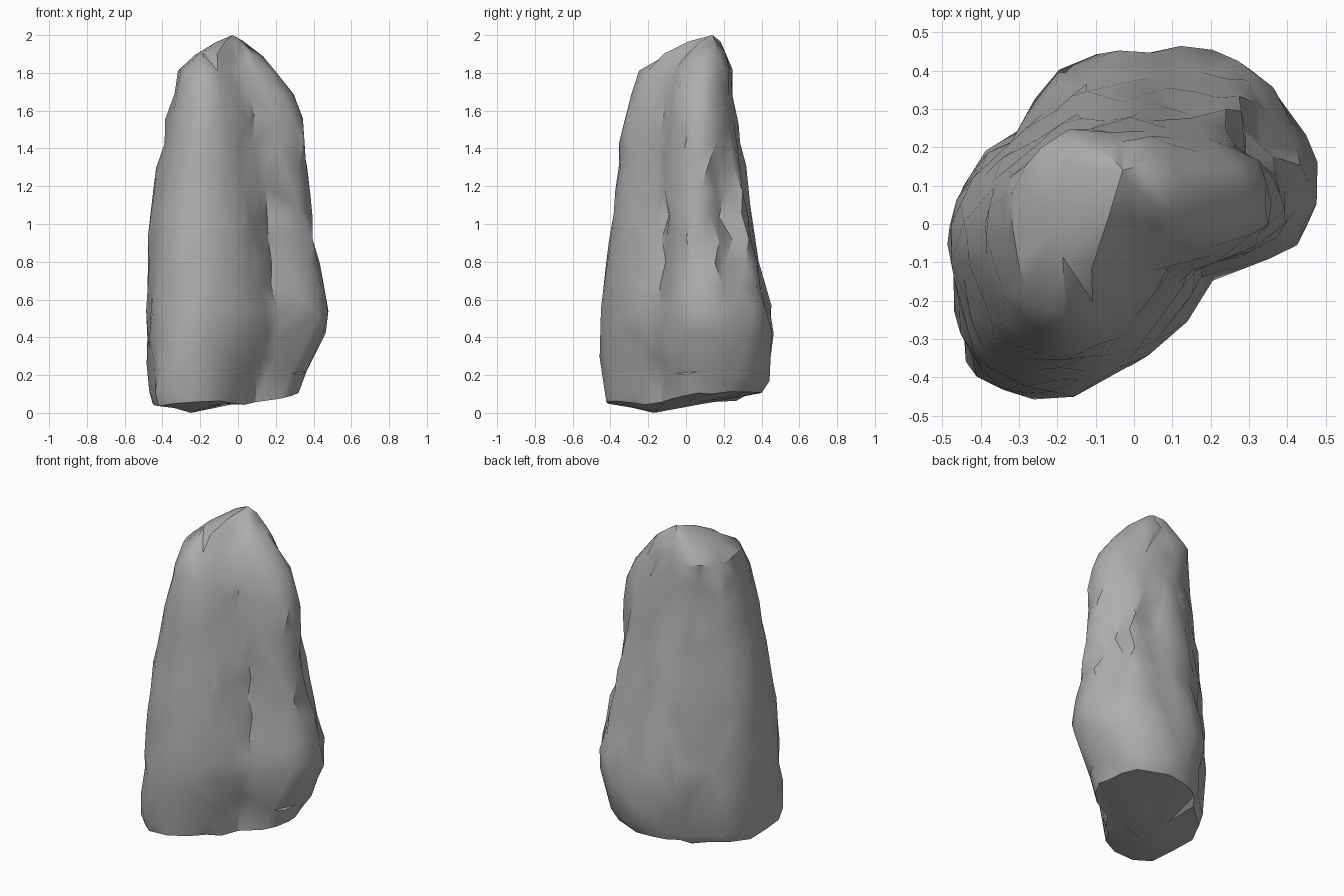
import bpy
import bmesh
import math
from mathutils import Vector, noise

cube = bpy.data.objects.get("Cube")
if cube:
    bpy.data.objects.remove(cube, do_unlink=True)

# Cross-sections in hundredths: height, axis x, axis y, then radii counter-clockwise from +x
SECTIONS = [
    (16, 0, 0, 33, 38, 44, 46, 43, 40, 37, 42, 47, 49, 57, 46, 29, 20, 17, 23),
    (47, 0, 0, 47, 53, 53, 50, 45, 43, 38, 43, 48, 50, 56, 50, 37, 31, 26, 34),
    (100, 0, 0, 37, 40, 42, 39, 36, 36, 35, 41, 48, 48, 50, 43, 31, 24, 21, 26),
    (163, 0, 0, 32, 35, 28, 25, 25, 27, 29, 33, 36, 37, 39, 34, 21, 16, 16, 22),
    (181, -8, 3, 26, 28, 24, 22, 21, 23, 24, 25, 24, 24, 28, 30, 22, 15, 14, 19),
]

# Weathered features: angle, angular width, middle height, half height, depth
FEATURES = [
    (34, 8, 0.95, 0.45, -0.07),    # crevice beside the buttress
    (70, 8, 0.95, 0.45, -0.05),    # crevice behind the buttress
    (330, 8, 0.80, 0.45, -0.05),   # front crevice
    (123, 9, 0.44, 0.10, 0.05),    # back knob
    (98, 8, 0.45, 0.25, 0.02),     # back rib
]

SIDES = 28
ROWS = 14
FOOT = Vector((-0.25, -0.17, 0))


def spline(a, b, c, d, t):
    """Catmull-Rom blend between b and c."""
    return b + 0.5 * t * (c - a + t * (2 * a - 5 * b + 4 * c - d + t * (3 * (b - c) + d - a)))


def section_radius(section, angle):
    radii = section[3:]
    n = len(radii)
    place = angle / math.tau * n
    i = math.floor(place)
    a, b, c, d = (radii[(i + k) % n] for k in (-1, 0, 1, 2))
    return spline(a, b, c, d, place - i) / 100


def section_point(section, angle):
    r = section_radius(section, angle)
    return Vector((section[1] / 100 + r * math.cos(angle),
                   section[2] / 100 + r * math.sin(angle),
                   section[0] / 100))


def surface_point(angle, height):
    """Interpolate the sections upwards, then carve the features."""
    last = len(SECTIONS) - 1
    i = 0
    while i < last - 1 and SECTIONS[i + 1][0] / 100 < height:
        i += 1
    low, high = SECTIONS[i][0] / 100, SECTIONS[i + 1][0] / 100
    t = (height - low) / (high - low)
    p = section_point(SECTIONS[i], angle).lerp(section_point(SECTIONS[i + 1], angle), t)
    p.z = height
    outward = Vector((math.cos(angle), math.sin(angle), 0))
    for centre, width, middle, half, depth in FEATURES:
        turn = (math.degrees(angle) - centre + 180) % 360 - 180
        p += outward * depth * math.exp(-(turn / width) ** 2 - ((height - middle) / half) ** 4)
    return p


def weather(p):
    """Irregular chipping, stretched along the height."""
    broad = Vector((p.x * 5, p.y * 5, p.z * 2.6))
    fine = Vector((p.x * 13, p.y * 13, p.z * 7))
    return p + noise.noise_vector(broad) * 0.009 + noise.noise_vector(fine) * 0.02


def make_stone():
    bm = bmesh.new()
    rings = []
    base, top = SECTIONS[0][0] / 100, SECTIONS[-1][0] / 100

    def add_ring(points):
        rings.append([bm.verts.new(weather(p)) for p in points])

    def angles(row):
        return [math.tau * (k + 0.5 * (row % 2)) / SIDES for k in range(SIDES)]

    # Underside, a shallow bowl around the foot
    for scale in (0.5, 0.93):
        ring = []
        for a in angles(0):
            p = FOOT.lerp(surface_point(a, base), scale)
            p.z = 0
            p.z = 0.015 + 0.14 * (p - FOOT).length
            ring.append(p)
        add_ring(ring)

    # Tall body
    for row in range(ROWS):
        h = base + (top - base) * row / (ROWS - 1)
        ring = []
        for a in angles(row):
            p = surface_point(a, h)
            p.z += max(0, 1 - row / 3) * 0.1 * p.x
            ring.append(p)
        add_ring(ring)

    # Rounded crown
    peak = Vector((-0.03, 0.14, 2.0))
    for inward, z in ((0.31, 1.895), (0.66, 1.965)):
        ring = []
        for a in angles(0):
            p = surface_point(a, top).lerp(peak, inward)
            p.z = z
            ring.append(p)
        add_ring(ring)

    for low, high in zip(rings, rings[1:]):
        for k in range(SIDES):
            n = (k + 1) % SIDES
            bm.faces.new((low[k], low[n], high[n], high[k]))

    # Close both ends
    apex = bm.verts.new(peak)
    foot = bm.verts.new(FOOT)
    for k in range(SIDES):
        n = (k + 1) % SIDES
        bm.faces.new((rings[-1][k], rings[-1][n], apex))
        bm.faces.new((rings[0][n], rings[0][k], foot))

    bmesh.ops.triangulate(bm, faces=bm.faces[:])
    bmesh.ops.recalc_face_normals(bm, faces=bm.faces[:])

    # Keep the foot on the ground
    for v in bm.verts:
        v.co.z = min(max(v.co.z, 0), 2)

    mesh = bpy.data.meshes.new("standing_stone")
    bm.to_mesh(mesh)
    bm.free()
    stone = bpy.data.objects.new("standing_stone", mesh)
    bpy.context.collection.objects.link(stone)
    return stone


# Plain grey stone
grey = bpy.data.materials.new("stone_grey")
grey.use_nodes = True
colour = (0.42, 0.42, 0.42, 1)
grey.diffuse_color = colour
grey.node_tree.nodes["Principled BSDF"].inputs["Base Color"].default_value = colour

stone = make_stone()
stone.data.materials.append(grey)
bpy.context.view_layer.objects.active = stone
stone.select_set(True)

# Broad chipped planes
chip = stone.modifiers.new("chipped_planes", "DECIMATE")
chip.ratio = 0.65
bpy.ops.object.modifier_apply(modifier=chip.name)
bpy.ops.object.shade_smooth_by_angle(angle=math.radians(35))
